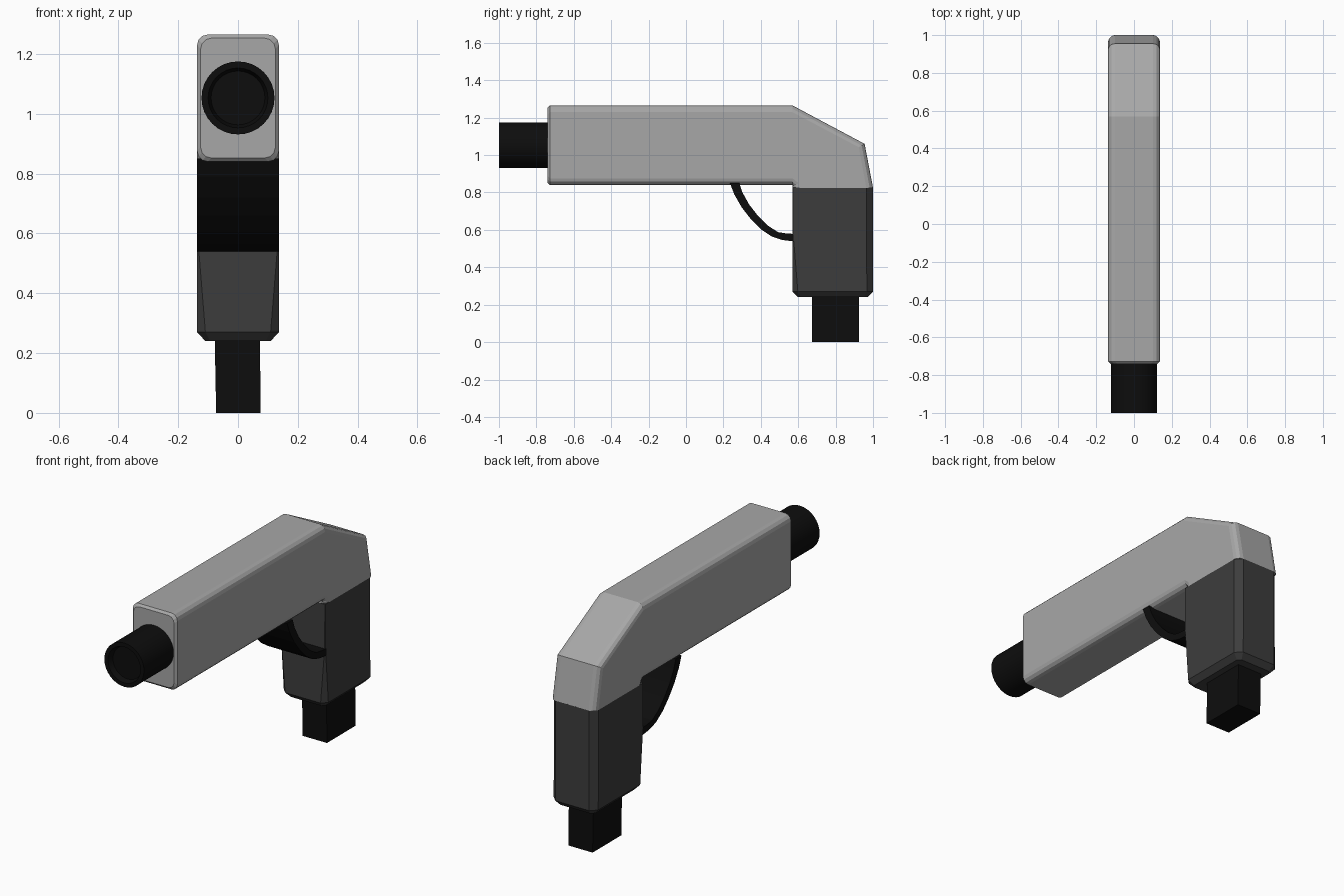
import bpy, bmesh, math
from mathutils import Vector

if "Cube" in bpy.data.objects:
    bpy.data.objects.remove(bpy.data.objects["Cube"])


def material(name, r, g, b):
    m = bpy.data.materials.new(name)
    m.diffuse_color = (r, g, b, 1)
    m.use_nodes = True
    m.node_tree.nodes["Principled BSDF"].inputs["Base Color"].default_value = m.diffuse_color
    return m


GREY = material("light grey", 0.39, 0.39, 0.39)
DARK = material("dark grey", 0.046, 0.046, 0.046)
BLACK = material("black", 0.004, 0.004, 0.004)
W = 0.137  # half width of body, grip and guard


def loft(name, rings, mat, smooth=False):
    """Skin equal-length rings of points and cap both ends."""
    bm = bmesh.new()
    loops = [[bm.verts.new(p) for p in ring] for ring in rings]
    n = len(loops[0])
    for a, b in zip(loops, loops[1:]):
        for i in range(n):
            j = (i + 1) % n
            bm.faces.new((a[i], a[j], b[j], b[i]))
    bm.faces.new(loops[0][::-1])
    bm.faces.new(loops[-1])
    bmesh.ops.recalc_face_normals(bm, faces=bm.faces)
    me = bpy.data.meshes.new(name)
    bm.to_mesh(me)
    bm.free()
    me.materials.append(mat)
    ob = bpy.data.objects.new(name, me)
    bpy.context.collection.objects.link(ob)
    if smooth:
        bpy.context.view_layer.objects.active = ob
        ob.select_set(True)
        bpy.ops.object.shade_smooth_by_angle(angle=math.radians(30))
        ob.select_set(False)
    return ob


def body_section(low, high, inset=0.0, r=0.036, steps=3):
    """Rounded rectangle spanning the (y, z) points low and high."""
    low, high = Vector((0, *low)), Vector((0, *high))
    length = (high - low).length
    up = (high - low) / length
    w = W - inset
    pts = []
    for sx, sv, start in ((1, 1, 0), (-1, 1, 90), (-1, -1, 180), (1, -1, 270)):
        cx = sx * (w - r)
        cv = length - inset - r if sv > 0 else inset + r
        for k in range(steps + 1):
            a = math.radians(start + 90 * k / steps)
            p = low + up * (cv + r * math.sin(a))
            pts.append((cx + r * math.cos(a), p.y, p.z))
    return pts


# Bent body: straight housing, then turned down towards the grip
loft("body", [
    body_section((-0.74, 0.84), (-0.74, 1.265), 0.012),
    body_section((-0.728, 0.84), (-0.728, 1.265)),
    body_section((0.57, 0.84), (0.57, 1.265)),
    body_section((0.57, 0.832), (0.955, 1.06)),
    body_section((0.57, 0.825), (1.0, 0.825)),
], GREY)


def grip_section(z, front, back, inset=0.0):
    """Rectangle with separate chamfers on front and back corners."""
    w, y0, y1 = W - inset, 0.57 + inset, 1.0 - inset
    return [(w - front, y0, z), (w, y0 + front, z), (w, y1 - back, z), (w - back, y1, z),
            (back - w, y1, z), (-w, y1 - back, z), (-w, y0 + front, z), (front - w, y0, z)]


# Grip, its front corner chamfers widening downwards
loft("grip", [
    grip_section(0.826, 0.002, 0.035),
    grip_section(0.58, 0.003, 0.035),
    grip_section(0.27, 0.028, 0.033),
    grip_section(0.24, 0.016, 0.018, 0.028),
], DARK)

# Magazine stub below the grip, very slightly tilted
loft("magazine", [
    [(x0, 0.673, z), (x1, 0.673, z), (x1, 0.925, z), (x0, 0.925, z)]
    for x0, x1, z in ((-0.073, 0.076, 0.0), (-0.078, 0.073, 0.26))
], BLACK)


def circle(y, r, n=32):
    return [(r * math.cos(2 * math.pi * i / n), y, 1.053 + r * math.sin(2 * math.pi * i / n))
            for i in range(n)]


# Barrel with a shallow recessed muzzle
loft("barrel", [circle(-0.72, 0.122), circle(-1.0, 0.122), circle(-1.0, 0.1),
                circle(-0.97, 0.09)], BLACK, smooth=True)

# Curved guard strip: (outer, inner) points in (y, z)
guard = [((0.235, 0.85), (0.285, 0.85)), ((0.258, 0.79), (0.302, 0.80)),
         ((0.298, 0.72), (0.338, 0.735)), ((0.345, 0.66), (0.385, 0.675)),
         ((0.40, 0.604), (0.437, 0.623)), ((0.46, 0.564), (0.492, 0.588)),
         ((0.515, 0.546), (0.53, 0.582)), ((0.58, 0.538), (0.58, 0.578))]
loft("trigger_guard", [[(-W, *o), (W, *o), (W, *i), (-W, *i)] for o, i in guard], BLACK)
